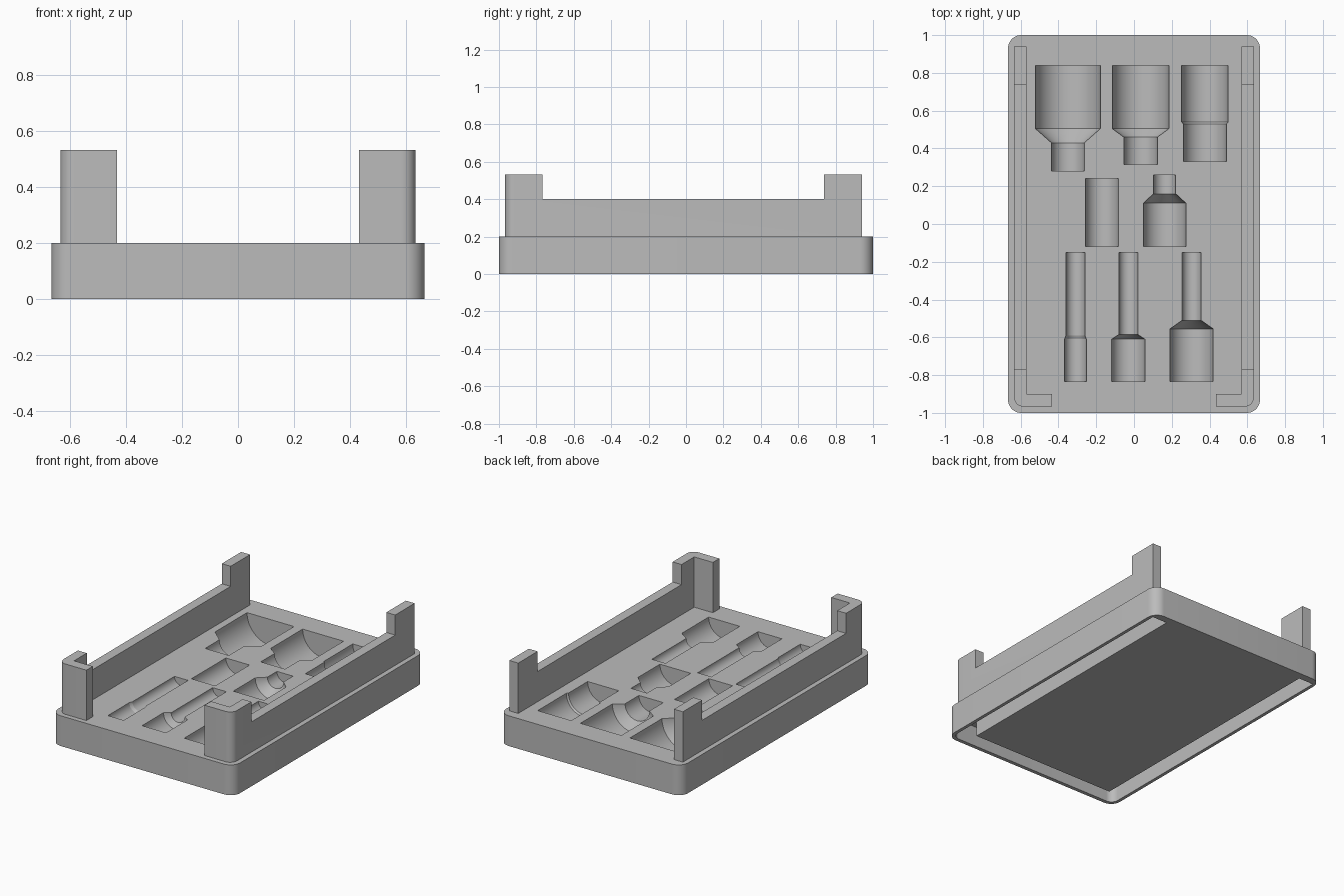
import bpy, bmesh, math
from mathutils import Vector

if "Cube" in bpy.data.objects:
    bpy.data.objects.remove(bpy.data.objects["Cube"])

grey = bpy.data.materials.new("plain grey")
grey.use_nodes = True
colour = (0.5, 0.5, 0.5, 1)
grey.diffuse_color = colour
grey.node_tree.nodes["Principled BSDF"].inputs["Base Color"].default_value = colour


def finish(name, bm):
    bmesh.ops.recalc_face_normals(bm, faces=bm.faces)
    mesh = bpy.data.meshes.new(name)
    bm.to_mesh(mesh)
    bm.free()
    mesh.materials.append(grey)
    ob = bpy.data.objects.new(name, mesh)
    bpy.context.collection.objects.link(ob)
    return ob


def arc(cx, cy, r, start, steps=10):
    """Quarter turn, counter-clockwise from the start angle in degrees."""
    angles = [math.radians(start + 90 * i / steps) for i in range(steps + 1)]
    return [(cx + r * math.cos(a), cy + r * math.sin(a)) for a in angles]


def prism(name, outline, z0, z1):
    bm = bmesh.new()
    face = bm.faces.new([bm.verts.new((x, y, z0)) for x, y in outline])
    new = bmesh.ops.extrude_face_region(bm, geom=[face])["geom"]
    bmesh.ops.translate(bm, vec=Vector((0, 0, z1 - z0)),
                        verts=[v for v in new if isinstance(v, bmesh.types.BMVert)])
    return finish(name, bm)


def cut(ob, cutter):
    cutter.hide_render = True
    cutter.hide_viewport = True
    mod = ob.modifiers.new(cutter.name, 'BOOLEAN')
    mod.operation = 'DIFFERENCE'
    mod.solver = 'EXACT'
    mod.object = cutter


def lathe(bm, cx, profile, sides=64):
    """Closed solid turned about a horizontal axis in the tray's top face."""
    rings = []
    for y, r in profile:
        turn = [2 * math.pi * (i + 0.5) / sides for i in range(sides)]
        rings.append([bm.verts.new((cx + r * math.cos(a), y, TOP + r * math.sin(a)))
                      for a in turn])
    for a, b in zip(rings, rings[1:]):
        for i in range(sides):
            j = (i + 1) % sides
            bm.faces.new((a[i], a[j], b[j], b[i]))
    bm.faces.new(rings[0])
    bm.faces.new(rings[-1])


TOP, WALL, POST = 0.2, 0.4, 0.533
HX, HY, R = 0.667, 1.0, 0.07

# Base block with rounded upright corners
cx, cy = HX - R, HY - R
base = prism("tray_base", arc(cx, cy, R, 0) + arc(-cx, cy, R, 90)
             + arc(-cx, -cy, R, 180) + arc(cx, -cy, R, 270), 0, TOP)

# U-shaped stacking groove underneath
gx, gy, px, py, gr, end = 0.645, -0.975, 0.535, -0.875, 0.05, 0.95
groove = prism("groove_cutter", [(-px, end), (-gx, end)]
               + arc(-gx + gr, gy + gr, gr, 180) + arc(gx - gr, gy + gr, gr, 270)
               + [(gx, end), (px, end), (px, py), (-px, py)], -0.1, 0.135)
cut(base, groove)

# Half-round pockets: centre x, then (y, radius) steps
pockets = [
    (-0.35, [(0.84, 0.172), (0.505, 0.172), (0.43, 0.087), (0.28, 0.087)]),
    (0.035, [(0.84, 0.15), (0.505, 0.15), (0.46, 0.089), (0.315, 0.089)]),
    (0.375, [(0.84, 0.123), (0.54, 0.123), (0.53, 0.114), (0.33, 0.114)]),
    (-0.17, [(0.24, 0.087), (-0.12, 0.087)]),
    (0.162, [(0.26, 0.059), (0.16, 0.059), (0.11, 0.113), (-0.12, 0.113)]),
    (-0.31, [(-0.15, 0.05), (-0.59, 0.05), (-0.61, 0.058), (-0.835, 0.058)]),
    (-0.03, [(-0.15, 0.05), (-0.585, 0.05), (-0.61, 0.088), (-0.835, 0.088)]),
    (0.305, [(-0.15, 0.05), (-0.51, 0.05), (-0.555, 0.114), (-0.835, 0.114)]),
]
bm = bmesh.new()
for x, profile in pockets:
    lathe(bm, x, profile)
cut(base, finish("pocket_cutter", bm))

# Side wall with front return, lowered between the corner posts
ox, ix, back, front, wr = 0.635, 0.57, 0.94, -0.967, 0.05
wall = prism("side_walls", [(ix, back), (ix, -0.9), (0.433, -0.9), (0.433, front)]
             + arc(ox - wr, front + wr, wr, 270) + [(ox, back)], TOP, POST)
lowering = prism("wall_cutter", [(0.3, -0.767), (0.8, -0.767), (0.8, 0.737), (0.3, 0.737)],
                 WALL, 0.7)
cut(wall, lowering)
wall.modifiers.new("both sides", 'MIRROR')

# Apply the modifiers, remove the cutters and shade
for ob in (base, wall):
    bpy.ops.object.select_all(action='DESELECT')
    ob.select_set(True)
    bpy.context.view_layer.objects.active = ob
    for mod in list(ob.modifiers):
        bpy.ops.object.modifier_apply(modifier=mod.name)
    bpy.ops.object.shade_smooth_by_angle(angle=math.radians(20))
for ob in [o for o in bpy.data.objects if o.name.endswith("_cutter")]:
    bpy.data.objects.remove(ob)
